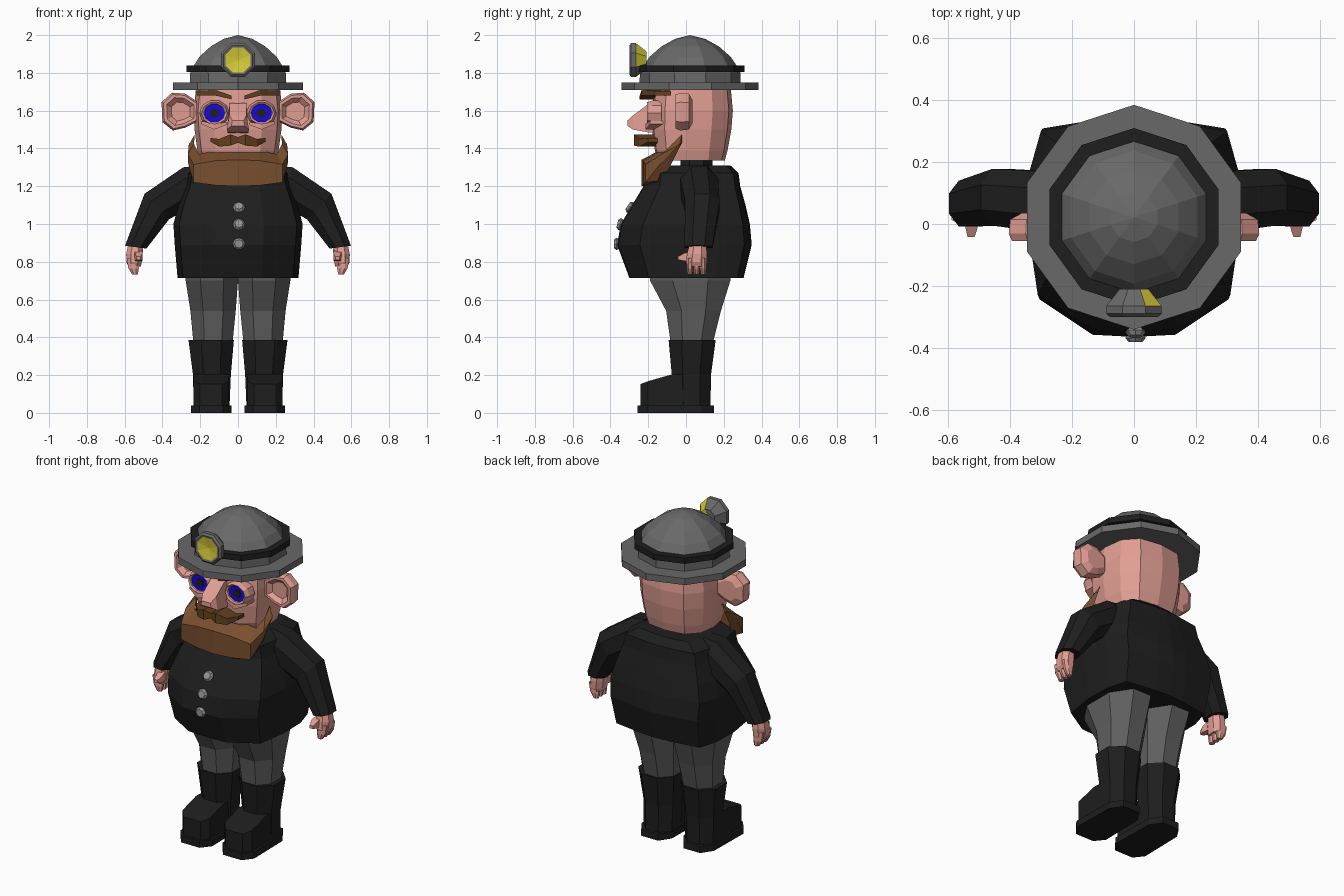
import bpy, bmesh, math
from mathutils import Vector, Matrix

if "Cube" in bpy.data.objects:
    bpy.data.objects.remove(bpy.data.objects["Cube"])


def material(name, r, g, b):
    m = bpy.data.materials.new(name)
    m.diffuse_color = (r, g, b, 1)
    m.use_nodes = True
    m.node_tree.nodes["Principled BSDF"].inputs["Base Color"].default_value = m.diffuse_color
    return m


GREY = material("helmet grey", .14, .14, .14)
CLOTH = material("trouser grey", .115, .115, .115)
BLACK = material("coat black", .013, .013, .013)
SKIN = material("skin pink", .75, .34, .29)
BROWN = material("beard brown", .19, .078, .028)
DARK = material("moustache brown", .125, .052, .013)
YELLOW = material("lamp yellow", .68, .6, .04)
BLUE = material("eye blue", .008, .002, .8)
SILVER = material("button silver", .3, .3, .3)


def loft(name, rings, mat, mirror=False, matrix=None):
    """Skin a list of equal-length point rings, closing both ends."""
    bm = bmesh.new()
    rows = [[bm.verts.new(p) for p in ring] for ring in rings]
    n = len(rows[0])
    for a, b in zip(rows, rows[1:]):
        for i in range(n):
            j = (i + 1) % n
            bm.faces.new((a[i], a[j], b[j], b[i]))
    bm.faces.new(rows[0])
    bm.faces.new(rows[-1])
    bmesh.ops.remove_doubles(bm, verts=bm.verts, dist=1e-5)
    if matrix:
        bm.transform(matrix)
    bmesh.ops.recalc_face_normals(bm, faces=bm.faces)
    me = bpy.data.meshes.new(name)
    bm.to_mesh(me)
    bm.free()
    me.materials.append(mat)
    ob = bpy.data.objects.new(name, me)
    bpy.context.collection.objects.link(ob)
    if mirror:
        ob.modifiers.new("Mirror", 'MIRROR').use_mirror_merge = False
    return ob


def lathe(name, profile, n, mat, matrix, phase=0.0, mirror=False):
    """Turn (radius, height) pairs around the local z axis."""
    rings = [[(r * math.cos(phase + i * math.tau / n), r * math.sin(phase + i * math.tau / n), h)
              for i in range(n)] for r, h in profile]
    return loft(name, rings, mat, mirror, matrix)


def plan(half, levels):
    """Rings from a unit half outline and (z, half width, front y, back y) levels."""
    full = half + [(-u, v) for u, v in reversed(half[1:-1])]
    return [[(u * w, (f + b) / 2 + v * (b - f) / 2, z) for u, v in full] for z, w, f, b in levels]


def octagon(x0, x1, y0, y1, z, c=.28):
    dx, dy = (x1 - x0) * c, (y1 - y0) * c
    return [(x0 + dx, y0, z), (x1 - dx, y0, z), (x1, y0 + dy, z), (x1, y1 - dy, z),
            (x1 - dx, y1, z), (x0 + dx, y1, z), (x0, y1 - dy, z), (x0, y0 + dy, z)]


def box_y(y, x0, x1, z0, z1):
    return [(x0, y, z0), (x1, y, z0), (x1, y, z1), (x0, y, z1)]


def box_x(x, y0, y1, z0, z1):
    return [(x, y0, z0), (x, y1, z0), (x, y1, z1), (x, y0, z1)]


def facing(x, y, z, tilt=0.0):
    """Local z points to the front, tilted upward."""
    return Matrix.Translation((x, y, z)) @ Matrix.Rotation(math.pi / 2 - tilt, 4, 'X')


# Helmet: ten-sided dome, band and brim
up = Matrix.Translation((0, .022, 0))
q = math.pi / 2
lathe("helmet_dome", [(.268, 1.74), (.266, 1.80), (.245, 1.84), (.215, 1.885), (.152, 1.94),
                      (.08, 1.98), (0, 2.0)], 10, GREY, up, q)
lathe("helmet_band", [(.288, 1.805), (.288, 1.84)], 10, BLACK, up, q)
lathe("helmet_brim", [(.363, 1.71), (.363, 1.75)], 10, GREY, up, q)

# Head lamp
lamp = lathe("head_lamp", [(0, .285), (.072, .297), (.084, .30), (.097, .29), (.097, .265),
                           (.05, .21), (0, .21)], 8, GREY, facing(0, 0, 1.868), math.pi / 8)
lamp.data.materials.append(YELLOW)
for p in lamp.data.polygons:
    c = p.center
    front = c.y < -.28 and math.hypot(c.x, c.z - 1.868) < .07
    back = c.y > -.25 and c.x > .015 and c.z > 1.865
    p.material_index = int(front or back)

# Head and neck
head = [(0, -1), (.55, -.95), (.9, -.68), (1, -.1), (.93, .5), (.6, .9), (0, 1)]
loft("head", plan(head, [(1.335, .2, -.14, .205), (1.39, .215, -.165, .22), (1.5, .23, -.18, .24),
                         (1.6, .235, -.18, .248), (1.74, .22, -.165, .235)]), SKIN)
loft("neck", [octagon(-.11, .11, -.03, .14, z) for z in (1.26, 1.36)], BLACK)

# Ears with a cupped front
outline = [(.21, 1.645), (.28, 1.69), (.35, 1.695), (.405, 1.645), (.4, 1.54), (.345, 1.495),
           (.28, 1.51), (.21, 1.545)]
loft("ear", [[(.3 + (x - .3) * s, y, 1.595 + (z - 1.595) * s) for x, z in outline]
             for s, y in ((.6, .035), (.95, .015), (1, -.03), (.9, -.055), (.74, -.055), (.5, -.03))],
     SKIN, True)

# Eyes: lid ring, iris and pupil plates
flat = Matrix.Diagonal((1, .88, 1, 1))
eye = facing(.125, 0, 1.587) @ flat
lathe("eyelid", [(.08, .13), (.08, .18), (.068, .207), (.057, .2), (.055, .185)], 10, SKIN, eye,
      mirror=True)
lathe("iris", [(.057, .185), (.057, .192)], 8, BLUE, eye, math.pi / 8, True)
lathe("pupil", [(.028, .19), (.028, .197)], 8, BLACK, eye, math.pi / 8, True)
loft("eye_bag", [box_x(.06, -.2, -.15, 1.525, 1.54), box_x(.125, -.215, -.15, 1.5, 1.53),
                 box_x(.195, -.19, -.12, 1.53, 1.545)], SKIN, True)

# Nose
loft("nose", [[(-a, y, z0), (a, y, z0), (b, y, z1), (-b, y, z1)] for y, a, b, z0, z1 in
              ((-.14, .05, .045, 1.48, 1.645), (-.2, .055, .045, 1.485, 1.635),
               (-.28, .058, .045, 1.5, 1.575), (-.31, .035, .03, 1.52, 1.548))], SKIN)

# Brows and moustache
loft("brow", [box_x(.035, -.245, -.14, 1.66, 1.68), box_x(.12, -.235, -.14, 1.68, 1.71),
              box_x(.22, -.17, -.08, 1.68, 1.705)], DARK, True)
loft("moustache", [box_x(x, y, -.15, a, b) for x, y, a, b in
                   ((-.145, -.2, 1.435, 1.455), (-.1, -.25, 1.41, 1.45), (-.04, -.275, 1.415, 1.475),
                    (0, -.265, 1.43, 1.46), (.04, -.275, 1.415, 1.475), (.1, -.25, 1.41, 1.45),
                    (.145, -.2, 1.435, 1.455))], DARK)

# Beard: strip wrapping the jaw, x / outer y / inner y / bottom / top
half = [(.26, -.035, -.02, 1.425, 1.475), (.265, -.13, -.07, 1.325, 1.425),
        (.235, -.215, -.12, 1.22, 1.37), (.12, -.228, -.13, 1.205, 1.39)]
cols = [(-x, *r) for x, *r in half] + [(0, -.235, -.13, 1.2, 1.395)] + half[::-1]
loft("beard", [[(x, yo, z0), (x * .93, yi, z0 + .01), (x * .88, yi, z1), (x, yo, z1 - .055)]
               for x, yo, yi, z0, z1 in cols], BROWN)

# Coat body
coat = [(0, -1), (.4, -.98), (.91, -.66), (1, -.05), (.99, .5), (.88, .89), (.3, .98), (0, 1)]
loft("coat", plan(coat, [(.715, .32, -.3, .305), (.89, .335, -.365, .348), (1.0, .342, -.345, .338),
                         (1.1, .315, -.285, .315), (1.2, .28, -.225, .287), (1.27, .265, -.215, .278),
                         (1.31, .19, -.16, .235)]), BLACK)
for z, y, t in ((1.085, -.29, .6), (.997, -.342, .25), (.895, -.36, 0)):
    lathe("button", [(.022, -.01), (.033, .008), (.022, .022)], 8, SILVER, facing(.005, y, z, t))


# Sleeves: each ring spans an outer and an inner point in x and z
def sleeve_ring(ax, az, bx, bz, y0, y1):
    return [(ax + (bx - ax) * u, y0 + (y1 - y0) * v, az + (bz - az) * u) for u, v in
            ((0, .28), (0, .72), (.28, 1), (.72, 1), (1, .72), (1, .28), (.72, 0), (.28, 0))]


loft("sleeve", [sleeve_ring(.2, 1.31, .18, 1.1, -.01, .16), sleeve_ring(.29, 1.3, .25, 1.09, -.03, .17),
                sleeve_ring(.495, 1.16, .365, 1.025, -.005, .178),
                sleeve_ring(.598, .885, .485, .87, -.008, .14)], BLACK, True)

# Hands
loft("palm", [octagon(.5, .58, .02, .105, .9), octagon(.505, .592, .005, .112, .84),
              octagon(.51, .59, .0, .11, .795), octagon(.515, .58, .01, .105, .775)], SKIN, True)
for i in range(3):
    y = .004 + i * .035
    loft("finger", [octagon(.53, .59, y, y + .034, .82), octagon(.525, .58, y, y + .034, .765),
                    octagon(.53, .56, y + .004, y + .03, .732)], SKIN, True)
loft("thumb", [box_y(.03, .51, .55, .805, .86), box_y(-.01, .505, .545, .805, .845),
               box_y(-.042, .515, .538, .81, .828)], SKIN, True)

# Trousers
loft("trouser_leg", [octagon(0, .28, -.2, .24, .77), octagon(0, .277, -.19, .235, .7),
                     octagon(.012, .252, -.105, .185, .54), octagon(.03, .235, -.08, .14, .36)],
     CLOTH, True)

# Boots
loft("boot_shaft", [octagon(.022, .262, -.092, .157, .385), octagon(.038, .238, -.075, .132, .2),
                    octagon(.045, .235, -.07, .13, .03)], BLACK, True)
loft("boot_foot", [box_y(-.242, .085, .2, .03, .152), box_y(-.2, .05, .235, .03, .168),
                   box_y(-.07, .048, .235, .03, .205), box_y(.06, .048, .235, .03, .2)], BLACK, True)
sole = [(.08, -.258), (.205, -.258), (.25, -.2), (.245, .08), (.2, .148), (.085, .148),
        (.04, .08), (.034, -.2)]
loft("boot_sole", [[(x, y, z) for x, y in sole] for z in (0, .04)], BLACK, True)
